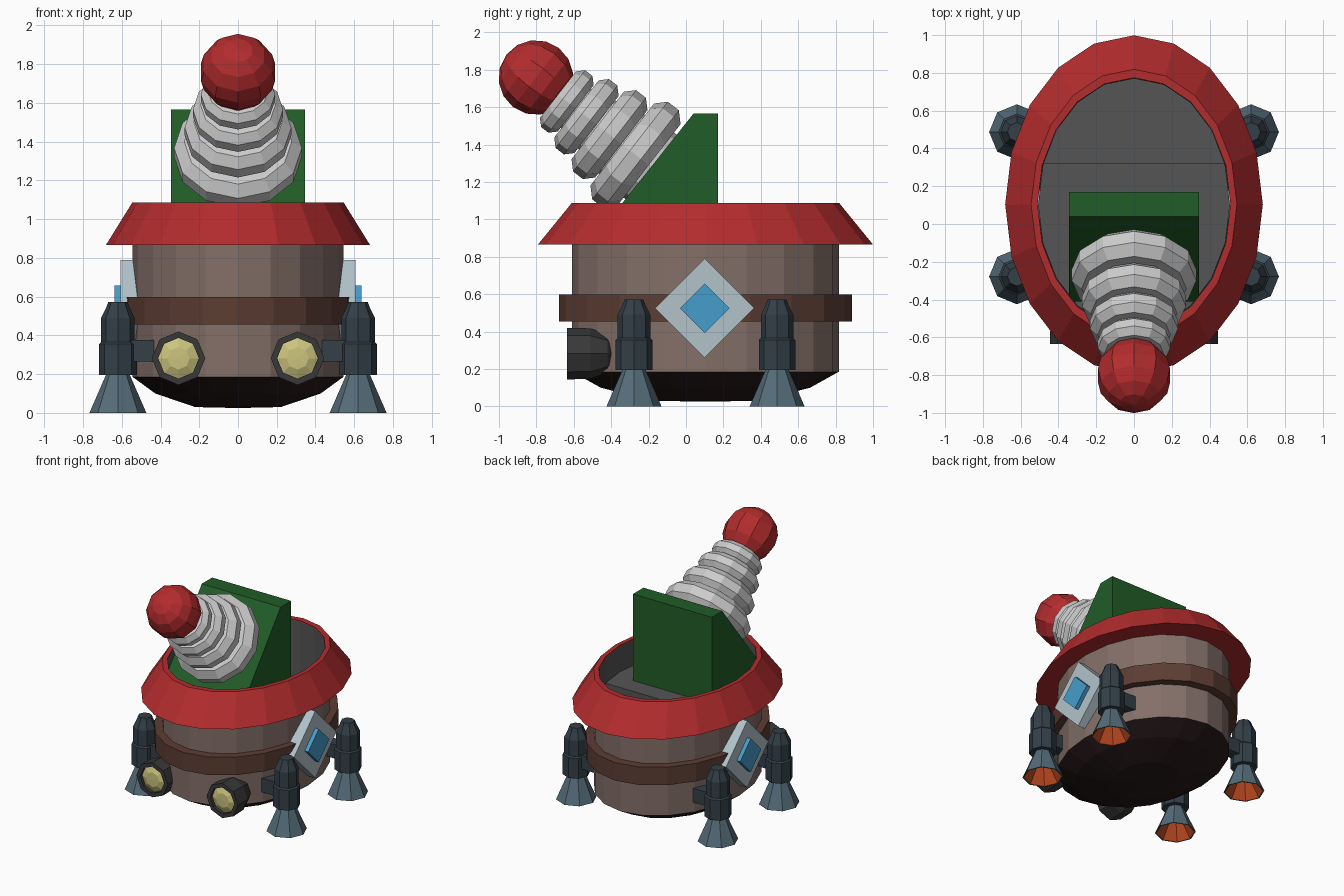
import bpy, bmesh
from math import sin, cos, pi
from mathutils import Matrix, Vector

if "Cube" in bpy.data.objects:
    bpy.data.objects.remove(bpy.data.objects["Cube"])


def mat(name, *rgb):
    m = bpy.data.materials.new(name)
    m.diffuse_color = (*rgb, 1)
    m.use_nodes = True
    m.node_tree.nodes["Principled BSDF"].inputs["Base Color"].default_value = m.diffuse_color
    return m


RED = mat("red", .45, .025, .027)
HULL = mat("hull_brown", .23, .16, .14)
BAND = mat("band_brown", .107, .047, .033)
DARK = mat("dark_brown", .02, .01, .01)
GREEN = mat("green", .015, .107, .02)
GREY = mat("deck_grey", .09, .09, .09)
SILVER = mat("silver", .52, .52, .52)
STEEL = mat("dark_steel", .033, .05, .064)
NOZZLE = mat("nozzle_blue", .09, .15, .19)
ORANGE = mat("orange", .52, .07, .015)
LAMP = mat("lamp_grey", .04, .04, .04)
YELLOW = mat("yellow", .6, .55, .21)
PALE = mat("pale_blue", .45, .55, .6)
BLUE = mat("blue", .06, .34, .6)


def finish(name, bm, m):
    bmesh.ops.remove_doubles(bm, verts=bm.verts, dist=1e-5)
    bmesh.ops.recalc_face_normals(bm, faces=bm.faces)
    me = bpy.data.meshes.new(name)
    bm.to_mesh(me)
    bm.free()
    me.materials.append(m)
    ob = bpy.data.objects.new(name, me)
    bpy.context.collection.objects.link(ob)
    return ob


def lathe(name, profile, n, m, matrix=Matrix(), closed=False, cut_y=None):
    """Revolve (radius, z) points around local z, first vertex on the y axis."""
    bm = bmesh.new()
    rings = [[bm.verts.new((r * sin(2 * pi * i / n), r * cos(2 * pi * i / n), z))
              for i in range(n)] for r, z in profile]
    if closed:
        rings.append(rings[0])
    for a, b in zip(rings, rings[1:]):
        for i in range(n):
            j = (i + 1) % n
            bm.faces.new((a[i], a[j], b[j], b[i]))
    bmesh.ops.transform(bm, matrix=matrix, verts=bm.verts)
    bmesh.ops.remove_doubles(bm, verts=bm.verts, dist=1e-5)
    if cut_y is not None:
        cut = bmesh.ops.bisect_plane(bm, geom=bm.verts[:] + bm.edges[:] + bm.faces[:],
                                     plane_co=(0, cut_y, 0), plane_no=(0, 1, 0), clear_outer=True)
        edges = [e for e in cut["geom_cut"] if isinstance(e, bmesh.types.BMEdge)]
        bmesh.ops.holes_fill(bm, edges=edges)
    return finish(name, bm, m)


def prism(name, yz, x0, x1, m):
    """Extrude a (y, z) outline along x."""
    bm = bmesh.new()
    a = [bm.verts.new((x0, y, z)) for y, z in yz]
    b = [bm.verts.new((x1, y, z)) for y, z in yz]
    bm.faces.new(a)
    bm.faces.new(b)
    for i in range(len(yz)):
        j = (i + 1) % len(yz)
        bm.faces.new((a[i], a[j], b[j], b[i]))
    return finish(name, bm, m)


# Oval hull: all parts share one 20-sided ellipse
OVAL = Matrix.Translation((0, .104, 0)) @ Matrix.Diagonal((.762, 1, 1, 1))
lathe("hull", [(.713, .185), (.713, .87)], 20, HULL, OVAL)
lathe("hull_bottom", [(.713, .185), (.56, .1), (.29, .03), (0, .025)], 20, DARK, OVAL)
lathe("hull_band", [(.70, .455), (.783, .455), (.783, .597), (.70, .597)], 20, BAND, OVAL)
lathe("rim", [(.67, .866), (.895, .866), (.715, 1.087), (.67, 1.087)], 20, RED, OVAL, closed=True)
lathe("cockpit_lining", [(.668, 1.08), (.668, .6), (0, .6)], 20, GREY, OVAL)
lathe("raised_deck", [(0, .6), (.666, .6), (.666, .88), (0, .88)], 20, GREY, OVAL, cut_y=.32)

# Wedge that carries the ringed horn
prism("horn_mount", [(.17, .87), (.17, 1.565), (.04, 1.565), (-.41, 1.0), (-.41, .87)],
      -.345, .345, GREEN)

# Ringed horn with ball tip
base, axis = Vector((0, -.27, 1.345)), Vector((0, -.79, .613)).normalized()
HORN = Matrix.Translation(base) @ axis.to_track_quat('Z', 'Y').to_matrix().to_4x4()
for k, (d, R, t) in enumerate([(0, .33, .09), (.176, .275, .08), (.332, .233, .068), (.465, .192, .06)]):
    prof = [(R - t + t * cos(pi * (i + .5) / 4) / cos(pi / 8), d + t * sin(pi * (i + .5) / 4) / cos(pi / 8))
            for i in range(8)]
    lathe(f"horn_ring_{k + 1}", prof, 12, SILVER, HORN, closed=True)
lathe("horn_core", [(0, -.13), (.22, -.13), (.22, 0), (.11, .5), (0, .5)], 12, SILVER, HORN)
lathe("ball_tip", [(.2 * sin(pi * i / 8), .674 - .2 * cos(pi * i / 8)) for i in range(9)], 10, RED, HORN)

for sx, side in ((1, "right"), (-1, "left")):
    # Thrusters with connector, nozzle and glowing throat
    for y, end in ((-.278, "front"), (.487, "rear")):
        tag = f"{end}_{side}"
        P = Matrix.Translation((sx * .62, y, 0))
        lathe(f"thruster_body_{tag}",
              [(0, .195), (.098, .195), (.098, .355), (.087, .365), (.087, .49), (.06, .545),
               (.05, .572), (0, .572)], 8, STEEL, P)
        lathe(f"thruster_nozzle_{tag}", [(.06, .2), (.147, 0), (.138, 0)], 8, NOZZLE, P)
        lathe(f"thruster_glow_{tag}", [(.138, 0), (.06, .12), (0, .12)], 8, ORANGE, P)
        prism(f"thruster_bracket_{tag}",
              [(y - .045, .265), (y + .045, .265), (y + .045, .375), (y - .045, .375)],
              sx * .40, sx * .6, STEEL)

    # Headlights facing -y
    L = Matrix.Translation((sx * .307, 0, .282)) @ Matrix.Rotation(pi / 2, 4, 'X')
    lathe(f"headlight_shell_{side}",
          [(.105, .605), (.105, .635), (.138, .635), (.135, .51), (.1, .42), (.04, .38), (0, .38)],
          8, LAMP, L)
    lathe(f"headlight_lens_{side}", [(.105, .61), (.058, .632), (0, .634)], 8, YELLOW, L)

    # Diamond side panels
    for name, h, x0, x1, m in (("panel", .265, .5, .606, PALE), ("panel_gem", .132, .58, .637, BLUE)):
        prism(f"{name}_{side}", [(.1 - h, .525), (.1, .525 - h), (.1 + h, .525), (.1, .525 + h)],
              sx * x0, sx * x1, m)
